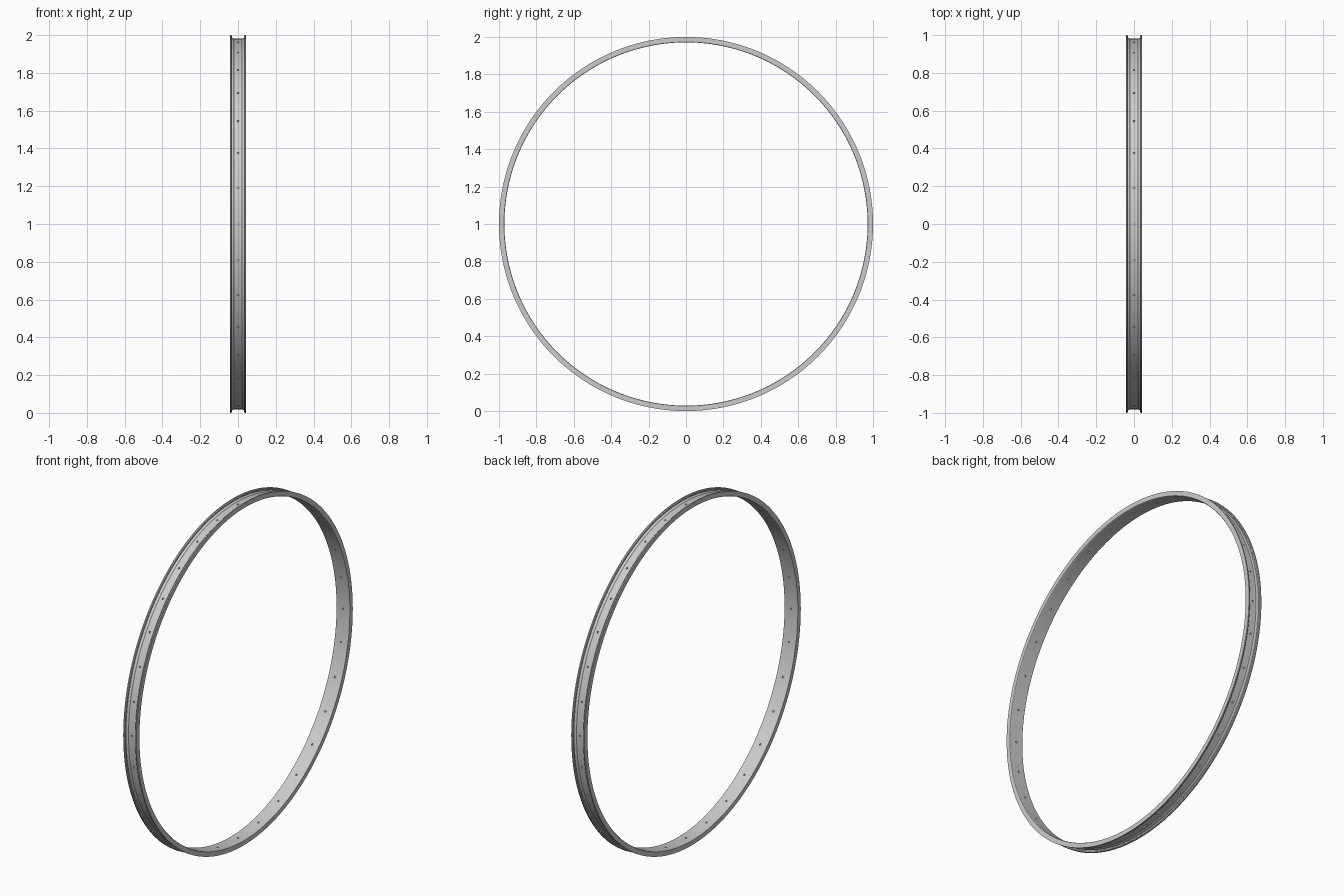
import bpy, bmesh, math
from mathutils import Matrix

cube = bpy.data.objects.get("Cube")
if cube:
    bpy.data.objects.remove(cube, do_unlink=True)

SEGMENTS = 192
HOLES = 32

metal = bpy.data.materials.new("brushed grey metal")
metal.use_nodes = True
colour = (0.6, 0.6, 0.6, 1)
metal.diffuse_color = colour
metal.node_tree.nodes["Principled BSDF"].inputs["Base Color"].default_value = colour


def make_object(name, bm):
    bmesh.ops.recalc_face_normals(bm, faces=bm.faces[:])
    mesh = bpy.data.meshes.new(name)
    bm.to_mesh(mesh)
    bm.free()
    mesh.materials.append(metal)
    obj = bpy.data.objects.new(name, mesh)
    bpy.context.collection.objects.link(obj)
    return obj


# Half section (sideways, radius): inner face, side wall, hooked lip, channel floor
half = [(0.040, 0.971), (0.043, 0.973), (0.043, 1.0), (0.037, 1.0),
        (0.033, 0.997), (0.033, 0.993), (0.036, 0.990), (0.036, 0.985),
        (0.026, 0.984), (0.022, 0.981)]
section = half + [(-x, r) for x, r in reversed(half)]

# Rim: sweep the closed section around the axle
bm = bmesh.new()
rings = []
for i in range(SEGMENTS):
    a = 2 * math.pi * i / SEGMENTS
    rings.append([bm.verts.new((x, r * math.cos(a), 1 + r * math.sin(a)))
                  for x, r in section])
for i, ring in enumerate(rings):
    after = rings[(i + 1) % SEGMENTS]
    for j in range(len(section)):
        k = (j + 1) % len(section)
        bm.faces.new((ring[j], ring[k], after[k], after[j]))
rim = make_object("wheel_rim", bm)

# Spoke holes: radial drills around the rim
bm = bmesh.new()
for i in range(HOLES):
    turn = Matrix.Rotation(2 * math.pi * i / HOLES, 4, "X")
    place = Matrix.Translation((0, 0, 1)) @ turn @ Matrix.Translation((0, 0, 0.976))
    bmesh.ops.create_cone(bm, cap_ends=True, segments=12, radius1=0.005,
                          radius2=0.005, depth=0.04, matrix=place)
drills = make_object("spoke_hole_cutter", bm)
drills.hide_render = True

cut = rim.modifiers.new("spoke_holes", "BOOLEAN")
cut.object = drills
cut.operation = "DIFFERENCE"
cut.solver = "EXACT"

# Keep the drilled mesh and discard the drills
graph = bpy.context.evaluated_depsgraph_get()
drilled = bpy.data.meshes.new_from_object(rim.evaluated_get(graph))
rim.modifiers.clear()
rim.data = drilled
bpy.data.objects.remove(drills, do_unlink=True)

# Smooth around the hoop, crisp along the section corners
bpy.ops.object.select_all(action="DESELECT")
rim.select_set(True)
bpy.context.view_layer.objects.active = rim
bpy.ops.object.shade_smooth_by_angle(angle=math.radians(25))
